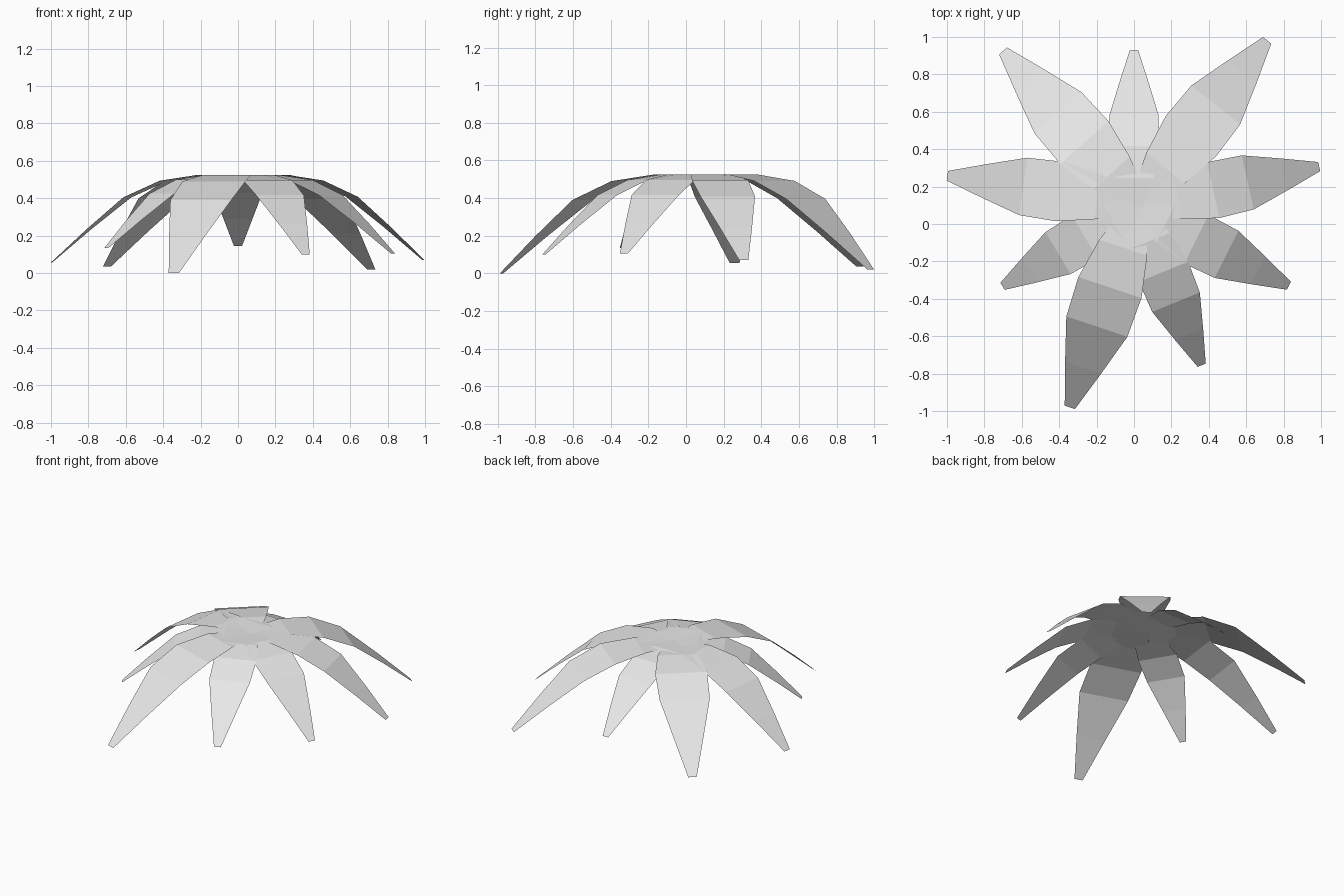
import bpy
import math
from mathutils import Vector

cube = bpy.data.objects.get("Cube")
if cube:
    bpy.data.objects.remove(cube)

# One pale grey for every leaf
grey = bpy.data.materials.new("pale_grey")
grey.use_nodes = True
colour = (0.8, 0.8, 0.8, 1.0)
grey.diffuse_color = colour
grey.node_tree.nodes["Principled BSDF"].inputs["Base Color"].default_value = colour

CROWN_Z = 0.525
REACH = 0.9
# Leaf rows: distance along the leaf, share of the total drop, half width
ROWS = [(-0.25, 0.02, 0.05), (0, 0, 0.135), (0.225, 0.067, 0.178),
        (0.445, 0.257, 0.172), (0.675, 0.62, 0.102), (REACH, 1, 0.029)]


def make_leaf(name, tip, heading, scale):
    """Flat-faced arching leaf that ends at the tip and points along heading."""
    along = Vector((math.cos(math.radians(heading)), math.sin(math.radians(heading)), 0))
    across = Vector((-along.y, along.x, 0))
    end = Vector((tip[0], tip[1], 0))
    verts = []
    for dist, drop, half in ROWS:
        mid = end + along * (dist - REACH) * scale
        mid.z = CROWN_Z - drop * (CROWN_Z - tip[2])
        verts += [mid - across * half * scale, mid + across * half * scale]
    faces = [(i, i + 2, i + 3, i + 1) for i in range(0, len(verts) - 2, 2)]
    mesh = bpy.data.meshes.new(name)
    mesh.from_pydata(verts, [], faces)
    mesh.materials.append(grey)
    leaf = bpy.data.objects.new(name, mesh)
    bpy.context.collection.objects.link(leaf)


# Crown of nine drooping leaves: name, tip, heading, size
LEAVES = [
    ("back_right_leaf", (-0.70, 0.925, 0.035), 131.6, 0.97),
    ("back_leaf", (0, 0.93, 0.145), 90, 0.76),
    ("back_left_leaf", (0.712, 0.982, 0.02), 51.5, 0.97),
    ("left_leaf", (0.99, 0.307, 0.07), 12.5, 0.86),
    ("front_left_side_leaf", (0.828, -0.33, 0.105), -26.7, 0.82),
    ("front_left_leaf", (0.362, -0.755, 0.10), -67.8, 0.80),
    ("front_right_leaf", (-0.343, -0.98, 0), -108.5, 1.0),
    ("front_right_side_leaf", (-0.703, -0.333, 0.135), 210.9, 0.76),
    ("right_leaf", (-0.998, 0.258, 0.055), 172, 0.90),
]
for leaf_spec in LEAVES:
    make_leaf(*leaf_spec)
